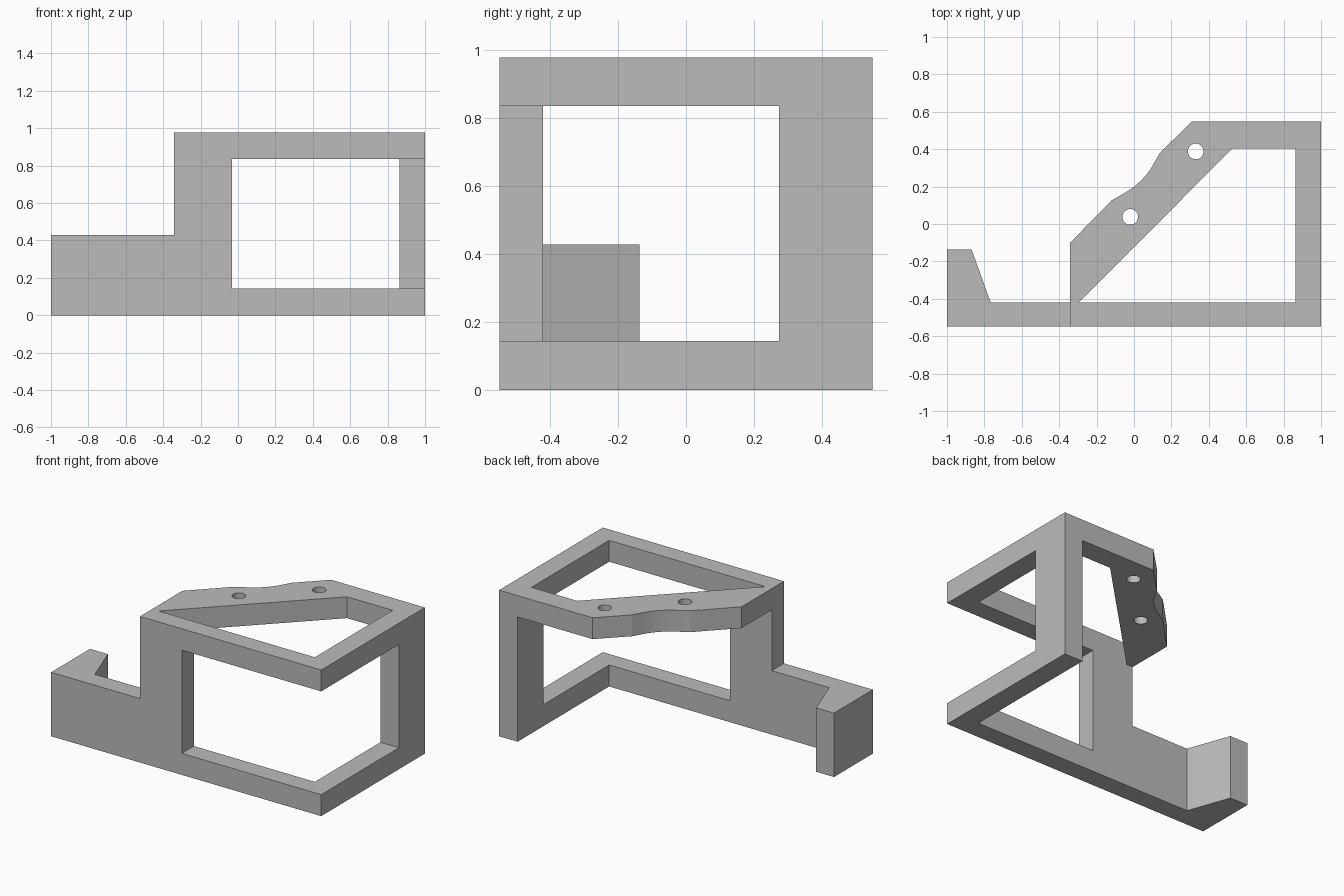
import bpy, bmesh, math
from mathutils import Vector

cube = bpy.data.objects.get("Cube")
if cube:
    bpy.data.objects.remove(cube, do_unlink=True)

grey = bpy.data.materials.new("plain grey")
grey.use_nodes = True
grey.diffuse_color = (0.5, 0.5, 0.5, 1)
grey.node_tree.nodes["Principled BSDF"].inputs["Base Color"].default_value = grey.diffuse_color


def prism(name, profile, axis, low, high):
    """Extrude a 2D profile along the given axis from low to high."""
    place = {"x": lambda a, b, d: (d, a, b),
             "y": lambda a, b, d: (a, d, b),
             "z": lambda a, b, d: (a, b, d)}[axis]
    bm = bmesh.new()
    face = bm.faces.new([bm.verts.new(place(a, b, low)) for a, b in profile])
    grown = bmesh.ops.extrude_face_region(bm, geom=[face])["geom"]
    shift = Vector(place(0, 0, high - low))
    bmesh.ops.translate(bm, vec=shift, verts=[v for v in grown if isinstance(v, bmesh.types.BMVert)])
    bmesh.ops.recalc_face_normals(bm, faces=bm.faces)
    mesh = bpy.data.meshes.new(name)
    bm.to_mesh(mesh)
    bm.free()
    mesh.materials.append(grey)
    obj = bpy.data.objects.new(name, mesh)
    bpy.context.collection.objects.link(obj)
    return obj


def combine(target, tool, operation):
    """Apply a boolean and discard the tool object."""
    mod = target.modifiers.new(operation, "BOOLEAN")
    mod.operation, mod.object, mod.solver = operation, tool, "EXACT"
    with bpy.context.temp_override(object=target, active_object=target, selected_objects=[target]):
        bpy.ops.object.modifier_apply(modifier=mod.name)
    bpy.data.objects.remove(tool, do_unlink=True)


def box2d(a0, b0, a1, b1):
    return [(a0, b0), (a1, b0), (a1, b1), (a0, b1)]


def bend(start, control, end, steps=10):
    s, c, e = Vector(start), Vector(control), Vector(end)
    return [tuple(s * (1 - t) ** 2 + c * 2 * t * (1 - t) + e * t * t)
            for t in (i / steps for i in range(steps + 1))]


FRONT, INNER, BACK = -0.548, -0.42, 0.548
LOW, HIGH, TOP = 0.144, 0.835, 0.978
WALL, SIDE = -0.342, 0.863

# Stepped front wall, open towards its left end
bracket = prism("bracket_frame", [
    (-1, 0), (1, 0), (1, LOW), (-0.032, LOW), (-0.032, HIGH), (1, HIGH),
    (1, TOP), (WALL, TOP), (WALL, 0.428), (-1, 0.428)], "y", FRONT, INNER)

# Side frame with the rear post
side_frame = prism("side_frame", [
    (FRONT, 0), (BACK, 0), (BACK, TOP), (FRONT, TOP), (FRONT, HIGH),
    (0.273, HIGH), (0.273, LOW), (FRONT, LOW)], "x", SIDE, 1)

# Top plate with a scooped diagonal edge
scoop = bend((0.1, 0.313), (0.047, 0.222), (-0.05, 0.166))
top_frame = prism("top_frame", [
    (WALL, FRONT), (1, FRONT), (1, BACK), (0.308, BACK), (0.137, 0.378),
    *scoop, (-0.12, 0.126), (WALL, -0.1)], "z", HIGH, TOP)

# Large opening and two screw holes in the top plate
opening = prism("opening_cutter", [
    (-0.295, INNER), (SIDE, INNER), (SIDE, 0.403), (0.525, 0.403)], "z", HIGH - 0.1, TOP + 0.1)
combine(top_frame, opening, "DIFFERENCE")
for x, y in ((0.33, 0.388), (-0.02, 0.038)):
    circle = [(x + 0.042 * math.cos(a), y + 0.042 * math.sin(a))
              for a in (math.tau * i / 32 for i in range(32))]
    combine(top_frame, prism("hole_cutter", circle, "z", HIGH - 0.1, TOP + 0.1), "DIFFERENCE")

# Tapered hook behind the far end of the wall
hook = prism("end_hook", [
    (-1, FRONT), (-0.766, FRONT), (-0.766, INNER), (-0.868, -0.137), (-1, -0.137)], "z", 0, 0.428)

# Join everything into one solid piece
for part in (side_frame, top_frame, hook):
    combine(bracket, part, "UNION")

bpy.context.view_layer.objects.active = bracket
bracket.select_set(True)
bpy.ops.object.shade_smooth_by_angle(angle=math.radians(14))
